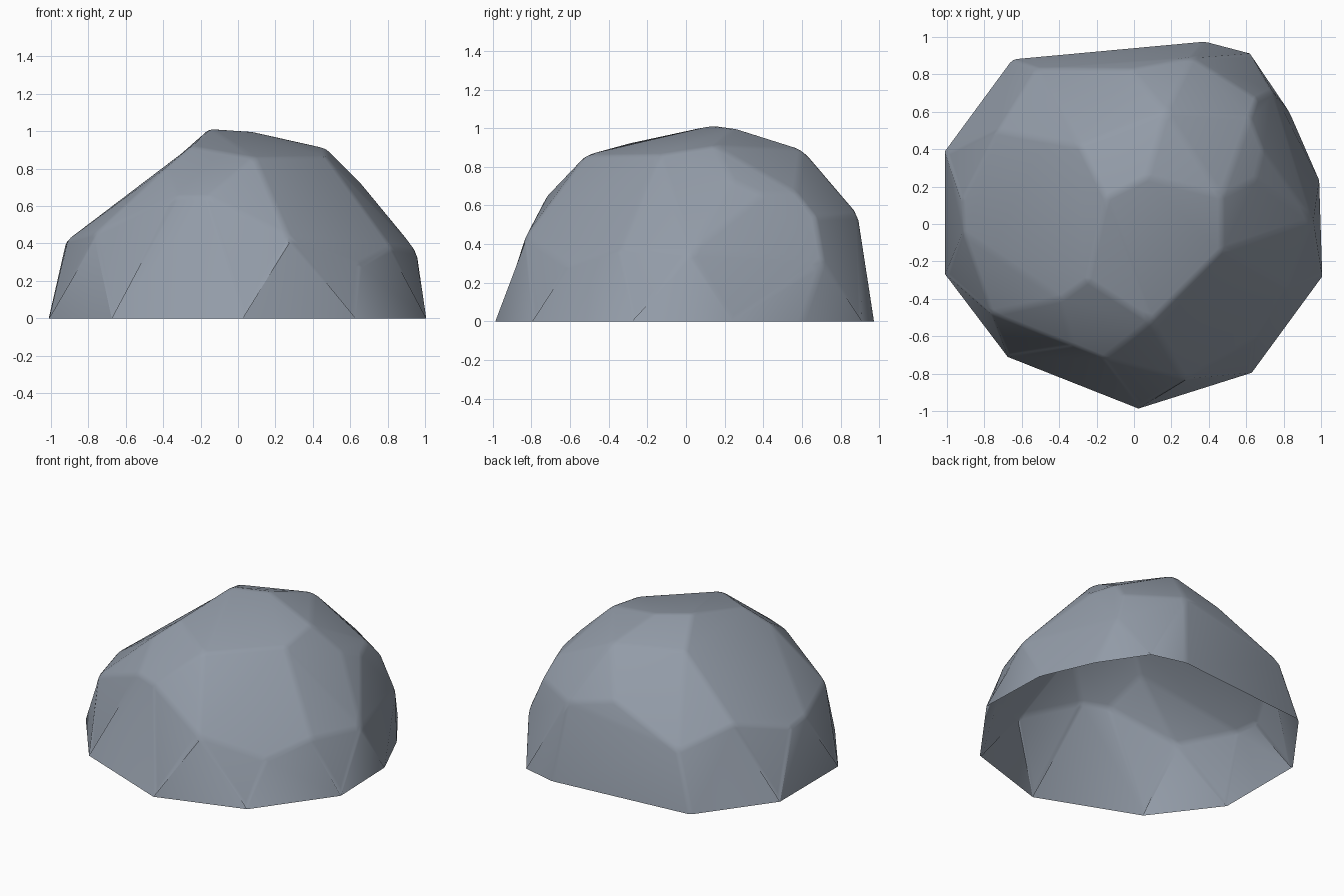
import bpy, bmesh
from math import radians

if "Cube" in bpy.data.objects:
    bpy.data.objects.remove(bpy.data.objects["Cube"])

# Corner points of the boulder, grouped by level
ground_ring = [(-1, .38), (-.65, .88), (.38, .975), (.62, .905), (.83, .60), (.985, .24),
               (1, -.27), (.62, -.79), (.03, -.975), (-.67, -.70), (-1, -.27)]
shoulder = [(-.92, .13, .41), (-.91, -.05, .42), (-.76, -.48, .46), (.27, -.83, .44),
            (.65, -.61, .29), (.82, -.34, .38), (.955, .02, .36), (.74, .71, .31),
            (.66, .67, .54), (.31, .89, .55), (-.52, .835, .40), (-.73, .50, .52)]
upper = [(-.33, -.65, .65), (-.16, -.72, .65), (-.39, -.40, .80), (.65, .24, .73),
         (.69, .40, .66), (.62, .57, .67), (-.02, .83, .62), (.17, .60, .89),
         (-.29, .42, .89)]
crown = [(-.15, .14, 1.015), (.07, .25, 1.0), (.47, .15, .91), (.47, -.14, .865),
         (.09, -.52, .86), (-.25, -.30, .92)]

# Wrap the corners in a faceted solid
bm = bmesh.new()
for p in [(x, y, 0) for x, y in ground_ring] + shoulder + upper + crown:
    bm.verts.new(p)
bmesh.ops.convex_hull(bm, input=bm.verts)
bmesh.ops.recalc_face_normals(bm, faces=bm.faces)

# Merge nearly flat triangles into broad facets
bmesh.ops.dissolve_limit(bm, angle_limit=radians(7), verts=bm.verts, edges=bm.edges)


def on_floor(item):
    return all(v.co.z < 1e-3 for v in item.verts)


# Slightly worn edges, leaving the ground outline alone
bmesh.ops.bevel(bm, geom=[e for e in bm.edges if not on_floor(e)], affect='EDGES',
                offset=0.022, segments=2, profile=0.5, clamp_overlap=True)

# Open underside
bmesh.ops.delete(bm, geom=[f for f in bm.faces if on_floor(f)], context='FACES')
for v in bm.verts:
    v.co.z = max(v.co.z, 0)

mesh = bpy.data.meshes.new("boulder")
bm.to_mesh(mesh)
bm.free()
boulder = bpy.data.objects.new("boulder", mesh)
bpy.context.collection.objects.link(boulder)

# Blue-grey stone
stone = bpy.data.materials.new("stone")
stone.diffuse_color = (.29, .33, .39, 1)
stone.use_nodes = True
stone.node_tree.nodes["Principled BSDF"].inputs["Base Color"].default_value = stone.diffuse_color
mesh.materials.append(stone)

# Soft shading across the worn edges
bpy.context.view_layer.objects.active = boulder
boulder.select_set(True)
bpy.ops.object.shade_smooth_by_angle(angle=radians(40))
